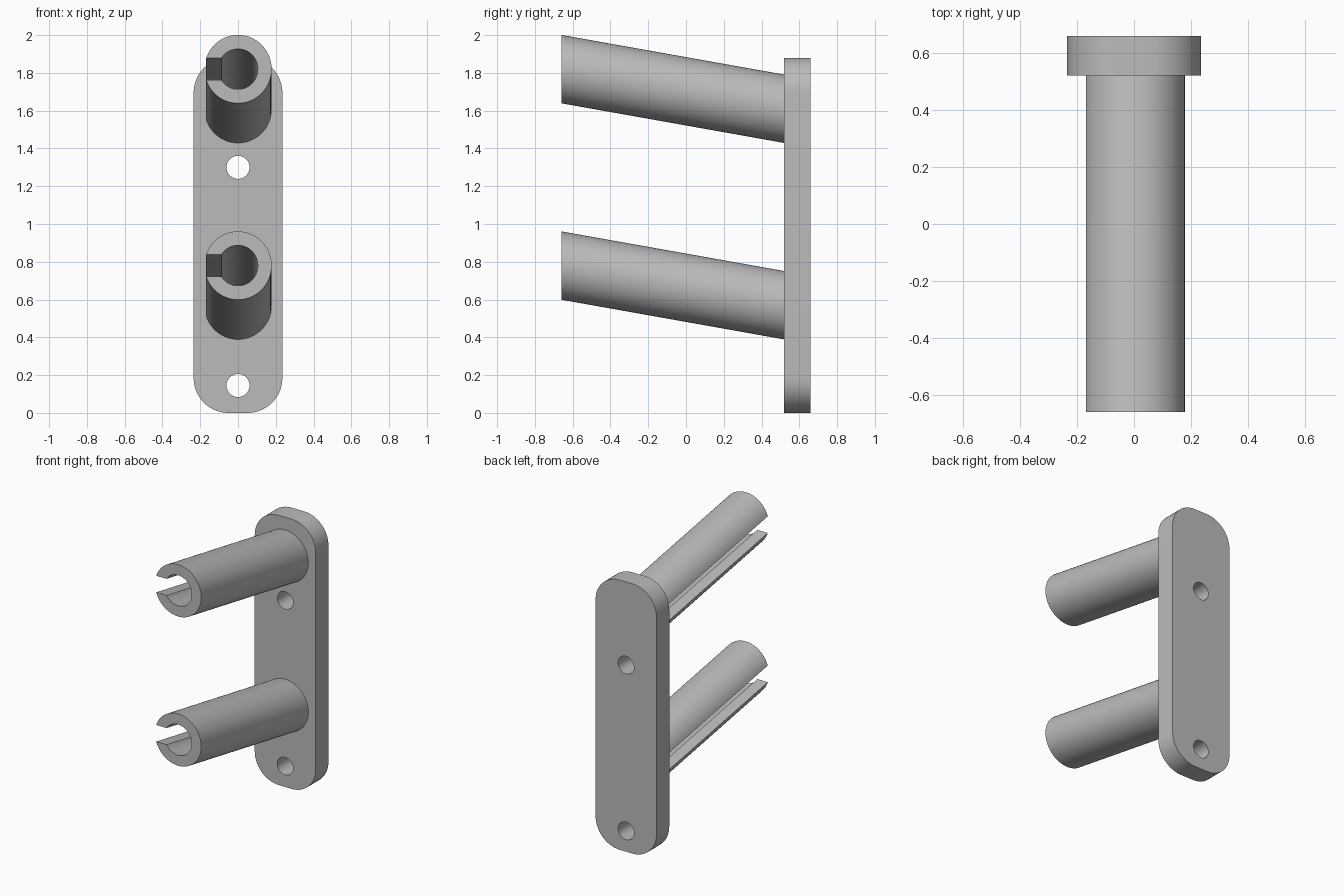
import bpy, bmesh
from math import sin, cos, pi, asin, radians
from mathutils import Matrix

cube = bpy.data.objects.get("Cube")
if cube:
    bpy.data.objects.remove(cube)

grey = bpy.data.materials.new("plain grey")
grey.use_nodes = True
GREY = (0.5, 0.5, 0.5, 1)
grey.diffuse_color = GREY
grey.node_tree.nodes["Principled BSDF"].inputs["Base Color"].default_value = GREY

PLATE_FRONT, BACK, TUBE_FRONT = 0.52, 0.66, -0.66
DROP = 0.21                       # how far a tube falls from tip to plate


def arc(cx, cz, rx, rz, start, end, steps):
    return [(cx + rx * cos(a), cz + rz * sin(a))
            for a in (start + (end - start) * i / steps for i in range(steps + 1))]


def circle(cz, r, steps=48):
    return arc(0, cz, r, r, 0, 2 * pi, steps)[:-1]


def extrude_outlines(name, outlines, y0, y1, rise=0.0, z=0.0):
    """Extrude closed x-z outlines (inner ones become holes) from y0 to y1."""
    curve = bpy.data.curves.new(name, "CURVE")
    curve.dimensions = "2D"
    curve.fill_mode = "BOTH"
    curve.extrude = (y1 - y0) / 2
    for points in outlines:
        spline = curve.splines.new("POLY")
        spline.points.add(len(points) - 1)
        for p, (x, v) in zip(spline.points, points):
            p.co = (x, v, 0, 1)
        spline.use_cyclic_u = True
    temp = bpy.data.objects.new(name + "_outline", curve)
    bpy.context.collection.objects.link(temp)
    mesh = bpy.data.meshes.new_from_object(
        temp.evaluated_get(bpy.context.evaluated_depsgraph_get()))
    bpy.data.objects.remove(temp)
    bpy.data.curves.remove(curve)

    # Stand the outline up and shear it along its length
    slope = rise / (y1 - y0)
    mesh.transform(Matrix(((1, 0, 0, 0),
                           (0, 0, -1, (y0 + y1) / 2),
                           (0, 1, -slope, z + rise / 2),
                           (0, 0, 0, 1))))
    bm = bmesh.new()
    bm.from_mesh(mesh)
    bmesh.ops.remove_doubles(bm, verts=bm.verts, dist=1e-4)
    bmesh.ops.recalc_face_normals(bm, faces=bm.faces)
    bm.to_mesh(mesh)
    bm.free()

    mesh.name = name
    mesh.materials.clear()
    mesh.materials.append(grey)
    obj = bpy.data.objects.new(name, mesh)
    bpy.context.collection.objects.link(obj)
    bpy.ops.object.select_all(action="DESELECT")
    obj.select_set(True)
    bpy.context.view_layer.objects.active = obj
    bpy.ops.object.shade_smooth_by_angle(angle=radians(30))
    return obj


# Rounded back plate with two screw holes
HALF_W, HEIGHT, R = 0.235, 1.88, 0.185
outline = []
for i, (sx, cz) in enumerate([(1, HEIGHT - R), (-1, HEIGHT - R), (-1, R), (1, R)]):
    outline += arc(sx * (HALF_W - R), cz, R, R, i * pi / 2, (i + 1) * pi / 2, 14)
extrude_outlines("back_plate", [outline, circle(1.30, 0.061), circle(0.145, 0.061)],
                 PLATE_FRONT, BACK)

# Slotted tubes: C-shaped section, open toward -x
OUT_X, OUT_Z, IN_X, IN_Z, SLOT = 0.178, 0.181, 0.105, 0.107, 0.058
a_out, a_in = asin(SLOT / OUT_Z), asin(SLOT / IN_Z)
section = (arc(0, 0, OUT_X, OUT_Z, a_out - pi, pi - a_out, 64)
           + arc(0, 0, IN_X, IN_Z, pi - a_in, a_in - pi, 48))
for name, z in (("upper_tube", 1.82), ("lower_tube", 0.78)):
    extrude_outlines(name, [section], TUBE_FRONT, PLATE_FRONT, -DROP, z)
